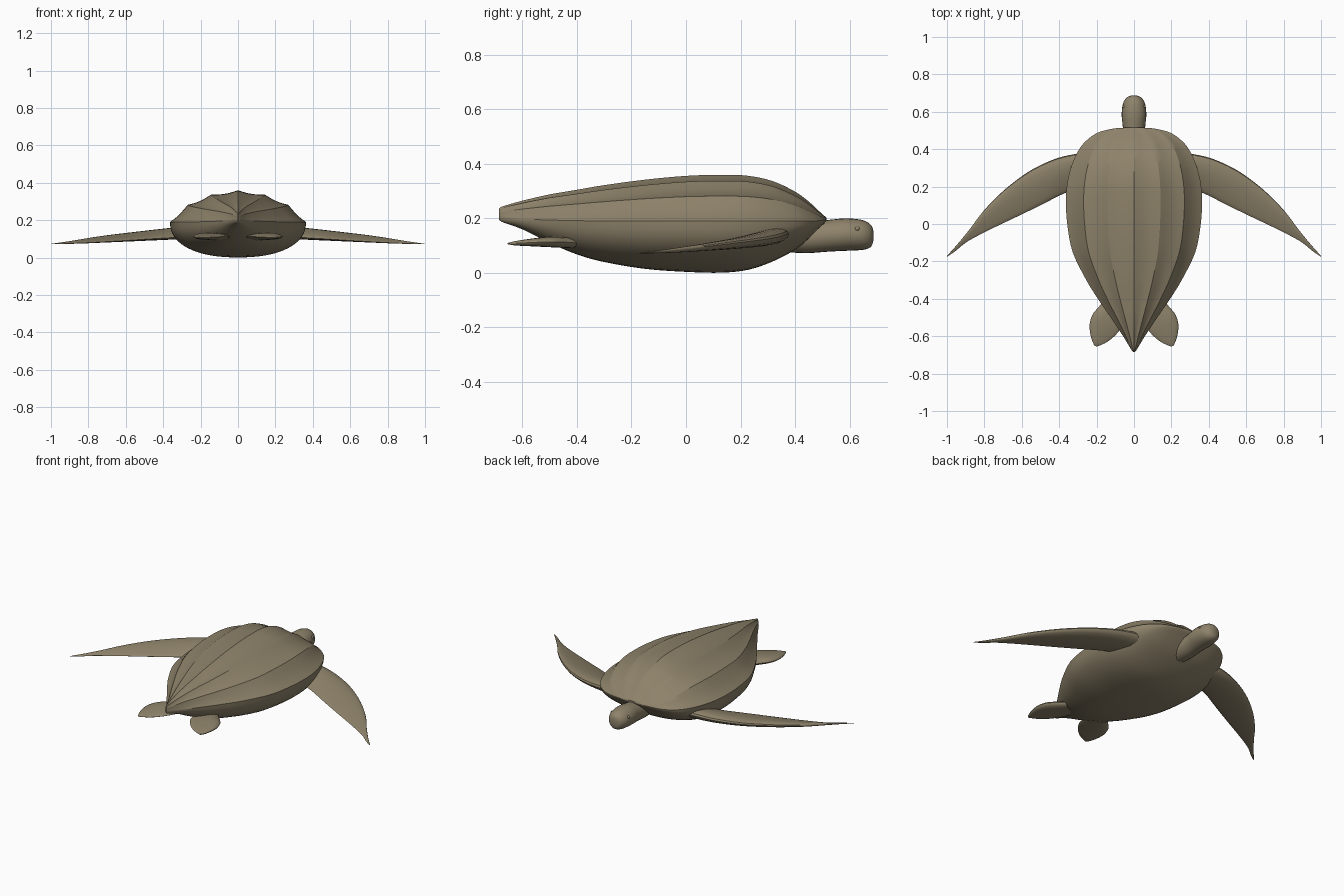
import bpy, bmesh
from math import sin, cos, pi
from mathutils import Vector

cube = bpy.data.objects.get("Cube")
if cube:
    bpy.data.objects.remove(cube)

COLOUR = (0.27, 0.225, 0.145, 1)
skin = bpy.data.materials.new("olive_brown_skin")
skin.use_nodes = True
skin.diffuse_color = COLOUR
bsdf = next(n for n in skin.node_tree.nodes if n.type == 'BSDF_PRINCIPLED')
bsdf.inputs["Base Color"].default_value = COLOUR
bsdf.inputs["Roughness"].default_value = 0.8


def smooth_stations(rows, steps):
    """Catmull-Rom interpolation through rows of numbers."""
    rows = [Vector(r) for r in rows]
    out = []
    for i in range(len(rows) - 1):
        a, b, c, d = (rows[max(i - 1, 0)], rows[i], rows[i + 1],
                      rows[min(i + 2, len(rows) - 1)])
        for k in range(steps):
            t = k / steps
            out.append(b + (c - a) * (t / 2)
                       + (a * 2 - b * 5 + c * 4 - d) * (t * t / 2)
                       + (b * 3 - a - c * 3 + d) * (t ** 3 / 2))
    out.append(rows[-1])
    return out


def loft(name, rings, angle):
    """Skin closed rings of equal length, cap both ends."""
    bm = bmesh.new()
    loops = [[bm.verts.new(p) for p in ring] for ring in rings]
    n = len(loops[0])
    for a, b in zip(loops, loops[1:]):
        for i in range(n):
            j = (i + 1) % n
            bm.faces.new((a[i], a[j], b[j], b[i]))
    bm.faces.new(loops[0])
    bm.faces.new(loops[-1])
    bmesh.ops.recalc_face_normals(bm, faces=bm.faces)
    mesh = bpy.data.meshes.new(name)
    bm.to_mesh(mesh)
    bm.free()
    return finish(bpy.data.objects.new(name, mesh), angle)


def finish(obj, angle):
    if not obj.users_collection:
        bpy.context.collection.objects.link(obj)
    obj.data.materials.append(skin)
    bpy.ops.object.select_all(action='DESELECT')
    obj.select_set(True)
    bpy.context.view_layer.objects.active = obj
    bpy.ops.object.shade_smooth_by_angle(angle=angle)
    return obj


def mirrored(name, rings, angle):
    for side, s in (("left", 1), ("right", -1)):
        loft(f"{side}_{name}", [[(s * x, y, z) for x, y, z in r] for r in rings], angle)


# Ridged shell and rounded belly: (y, half width, rim z, top z, bottom z)
BODY = [(-.685, .004, .21, .237, .195), (-.67, .016, .205, .245, .185),
        (-.6, .058, .198, .265, .16), (-.5, .125, .194, .288, .11),
        (-.4, .193, .192, .305, .068), (-.3, .255, .19, .322, .04),
        (-.15, .328, .19, .342, .015), (0, .357, .19, .356, .004),
        (.13, .364, .19, .36, .001), (.23, .355, .19, .356, .012),
        (.32, .331, .19, .336, .043), (.4, .293, .19, .298, .085),
        (.45, .25, .19, .262, .125), (.49, .19, .192, .225, .165),
        (.51, .11, .195, .207, .185), (.515, .05, .197, .202, .193)]
RIDGES = [(0, 1), (.39, .87), (.74, .54), (1, 0)]


def body_ring(y, w, rim, top, bottom):
    half = []
    for (u0, h0), (u1, h1) in zip(RIDGES, RIDGES[1:]):
        for k in range(5):
            t = k / 5
            dip = .05 * sin(pi * t)
            half.append((w * (u0 + (u1 - u0) * t),
                         rim + (top - rim) * (h0 + (h1 - h0) * t - dip)))
    for k in range(13):
        a = pi / 2 * k / 12
        half.append((w * max(cos(a), 0) ** .88, rim - (rim - bottom) * sin(a) ** .88))
    half[-1] = (0, bottom)
    return [(x, y, z) for x, z in half] + [(-x, y, z) for x, z in half[-2:0:-1]]


loft("shell_and_belly", [body_ring(*s) for s in smooth_stations(BODY, 4)], .5)

# Head and neck: (y, half width, top z, bottom z)
HEAD = [(.38, .055, .18, .075), (.45, .058, .185, .073), (.52, .06, .194, .078),
        (.58, .066, .2, .081), (.63, .062, .197, .083), (.66, .052, .189, .087),
        (.68, .034, .174, .098), (.687, .012, .155, .118)]


def oval_ring(y, w, top, bottom):
    mid, h = (top + bottom) / 2, (top - bottom) / 2
    return [(w * cos(a), y, mid + h * sin(a)) for a in (2 * pi * k / 24 for k in range(24))]


loft("head_and_neck", [oval_ring(*s) for s in smooth_stations(HEAD, 4)], .7)

# Eyes: shallow bumps on the sides of the head
for side, s in (("left", 1), ("right", -1)):
    bpy.ops.mesh.primitive_uv_sphere_add(segments=12, ring_count=8, radius=.009,
                                         location=(s * .054, .628, .162))
    eye = bpy.context.object
    eye.name = f"{side}_eye"
    finish(eye, .7)


def blade_ring(lx, ly, lz, tx, ty, tz, thick):
    """Blade section from leading to trailing edge, fullest near the front."""
    lead, trail = Vector((lx, ly, lz)), Vector((tx, ty, tz))
    ring = []
    for k in range(20):
        a = 2 * pi * k / 20
        t = (1 - cos(a)) / 2
        p = lead.lerp(trail, t)
        p.z += thick * sin(a) * (1 - .6 * t) * .62
        ring.append(p)
    return ring


# Front flippers: leading edge, trailing edge, thickness
FRONT = [(.22, .38, .145, .26, .2, .115, .066), (.32, .373, .142, .37, .165, .106, .062),
         (.43, .345, .133, .5, .1, .098, .054), (.56, .282, .122, .62, .042, .09, .044),
         (.69, .185, .11, .74, -.015, .083, .034), (.8, .075, .097, .83, -.06, .078, .024),
         (.88, -.03, .086, .9, -.1, .075, .015), (.95, -.115, .078, .955, -.145, .073, .008),
         (1, -.17, .073, .998, -.174, .072, .002)]
mirrored("front_flipper", [blade_ring(*s) for s in smooth_stations(FRONT, 4)], .6)

# Rear flippers
REAR = [(.15, -.4, .11, .04, -.46, .11, .04), (.19, -.445, .113, .05, -.52, .113, .042),
        (.222, -.485, .114, .075, -.565, .113, .04), (.237, -.535, .113, .105, -.6, .111, .032),
        (.235, -.58, .111, .14, -.628, .109, .024), (.225, -.62, .109, .172, -.645, .108, .016),
        (.212, -.65, .108, .2, -.655, .107, .006)]
mirrored("rear_flipper", [blade_ring(*s) for s in smooth_stations(REAR, 4)], .6)
